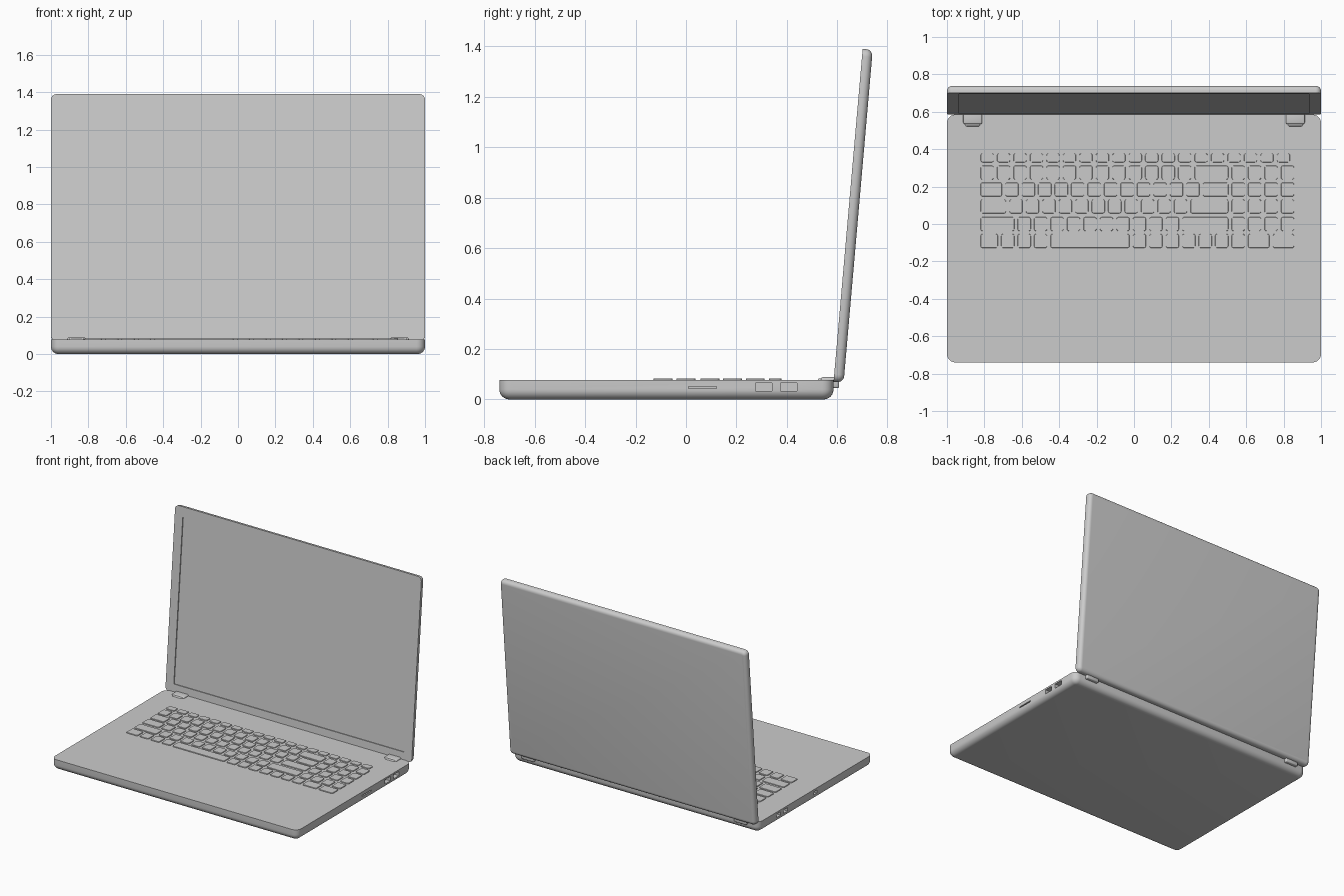
import bpy, bmesh, math
from mathutils import Matrix, Vector

if "Cube" in bpy.data.objects:
    bpy.data.objects.remove(bpy.data.objects["Cube"])

BASE_TOP = 0.078
TILT = math.radians(85)
DEPTH = 1.325


def add_object(name, bm):
    mesh = bpy.data.meshes.new(name)
    bm.to_mesh(mesh)
    bm.free()
    ob = bpy.data.objects.new(name, mesh)
    bpy.context.collection.objects.link(ob)
    return ob


def add_box(bm, lo, hi):
    lo, hi = Vector(lo), Vector(hi)
    m = Matrix.Translation((lo + hi) / 2) @ Matrix.Diagonal((*(hi - lo), 1))
    return bmesh.ops.create_cube(bm, size=1, matrix=m)["verts"]


def smooth(ob):
    bpy.ops.object.select_all(action='DESELECT')
    ob.select_set(True)
    bpy.context.view_layer.objects.active = ob
    for mod in list(ob.modifiers):
        bpy.ops.object.modifier_apply(modifier=mod.name)
    bpy.ops.object.shade_smooth_by_angle(angle=math.radians(35))


def shell(name, depth, thick, corner, under):
    """Slab with its sharp face at z = 0 and a rounded underside."""
    bm = bmesh.new()
    add_box(bm, (-1, 0, -thick), (1, depth, 0))
    upright = [e for e in bm.edges if abs(e.verts[0].co.z - e.verts[1].co.z) > thick / 2]
    bmesh.ops.bevel(bm, geom=upright, offset=corner, segments=6, profile=0.5, affect='EDGES')
    rim = [e for e in bm.edges if all(v.co.z < -thick + 1e-4 for v in e.verts)]
    bmesh.ops.bevel(bm, geom=rim, offset=under, segments=6, profile=0.5, affect='EDGES')
    return add_object(name, bm)


def cut(ob, boxes):
    bm = bmesh.new()
    for lo, hi in boxes:
        add_box(bm, lo, hi)
    cutter = add_object(ob.name + "_cutter", bm)
    mod = ob.modifiers.new("cut", 'BOOLEAN')
    mod.object, mod.operation, mod.solver = cutter, 'DIFFERENCE', 'EXACT'
    smooth(ob)
    bpy.data.objects.remove(cutter)


# Base with recessed side ports
base = shell("base", DEPTH, BASE_TOP, 0.045, 0.04)
base.data.transform(Matrix.Translation((0, -0.74, BASE_TOP)))
ports = [(0.375, 0.44, 0.034, 0.066), (0.275, 0.34, 0.034, 0.066), (0.01, 0.12, 0.044, 0.052)]
left_ports = [(0.33, 0.38, 0.038, 0.064), (0.25, 0.30, 0.038, 0.064), (-0.09, -0.05, 0.04, 0.062)]
cut(base, [((0.965, a, c), (1.05, b, d)) for a, b, c, d in ports]
    + [((-1.05, a, c), (-0.965, b, d)) for a, b, c, d in left_ports])

# Lid with a sunken screen, built flat and then tilted up
lid_place = Matrix.Translation((0, 0.585, 0.07)) @ Matrix.Rotation(TILT, 4, 'X')
lid = shell("lid", DEPTH, 0.04, 0.03, 0.026)
cut(lid, [((-0.935, 0.062, -0.012), (0.935, DEPTH - 0.075, 0.05))])
bm = bmesh.new()
add_box(bm, (-0.935, 0.062, -0.014), (0.935, DEPTH - 0.075, -0.007))
screen = add_object("screen", bm)
for ob in (lid, screen):
    ob.data.transform(lid_place)

# Keyboard rows: (front y, back y, key widths in units)
U, GAP, X0 = 0.088, 0.018, -0.82
pad = [1] * 4
rows = [
    (0.33, 0.378, [1] * 19 + [0.25]),
    (0.237, 0.312, [1] * 13 + [2.25] + pad),
    (0.147, 0.222, [1.5] + [1] * 12 + [1.75] + pad),
    (0.057, 0.132, [1.75] + [1] * 11 + [2.5] + pad),
    (-0.038, 0.037, [2.25] + [1] * 10 + [3] + pad),
    (-0.128, -0.053, [1.25, 1, 1, 1, 5] + [1] * 7 + [1.5, 1.5]),
]
bm = bmesh.new()
for y0, y1, widths in rows:
    x = X0
    for w in widths:
        if w >= 1:
            add_box(bm, (x, y0, 0.07), (x + w * U - GAP, y1, 0.0835))
        x += w * U
upright = [e for e in bm.edges if abs(e.verts[0].co.z - e.verts[1].co.z) > 0.005]
bmesh.ops.bevel(bm, geom=upright, offset=0.011, segments=3, profile=0.5, affect='EDGES')
keys = add_object("keyboard_keys", bm)
top_edges = keys.modifiers.new("soft_edge", 'BEVEL')
top_edges.width, top_edges.segments = 0.0015, 1
smooth(keys)

# Hinges, one on each side
for side, name in ((-1, "hinge_left"), (1, "hinge_right")):
    bm = bmesh.new()
    c = side * 0.863
    add_box(bm, (c - 0.05, 0.535, 0.045), (c + 0.05, 0.607, 0.088))
    add_box(bm, (c - 0.04, 0.522, 0.06), (c + 0.04, 0.56, 0.083))
    hinge = add_object(name, bm)
    mod = hinge.modifiers.new("round", 'BEVEL')
    mod.width, mod.segments = 0.007, 3
    smooth(hinge)
